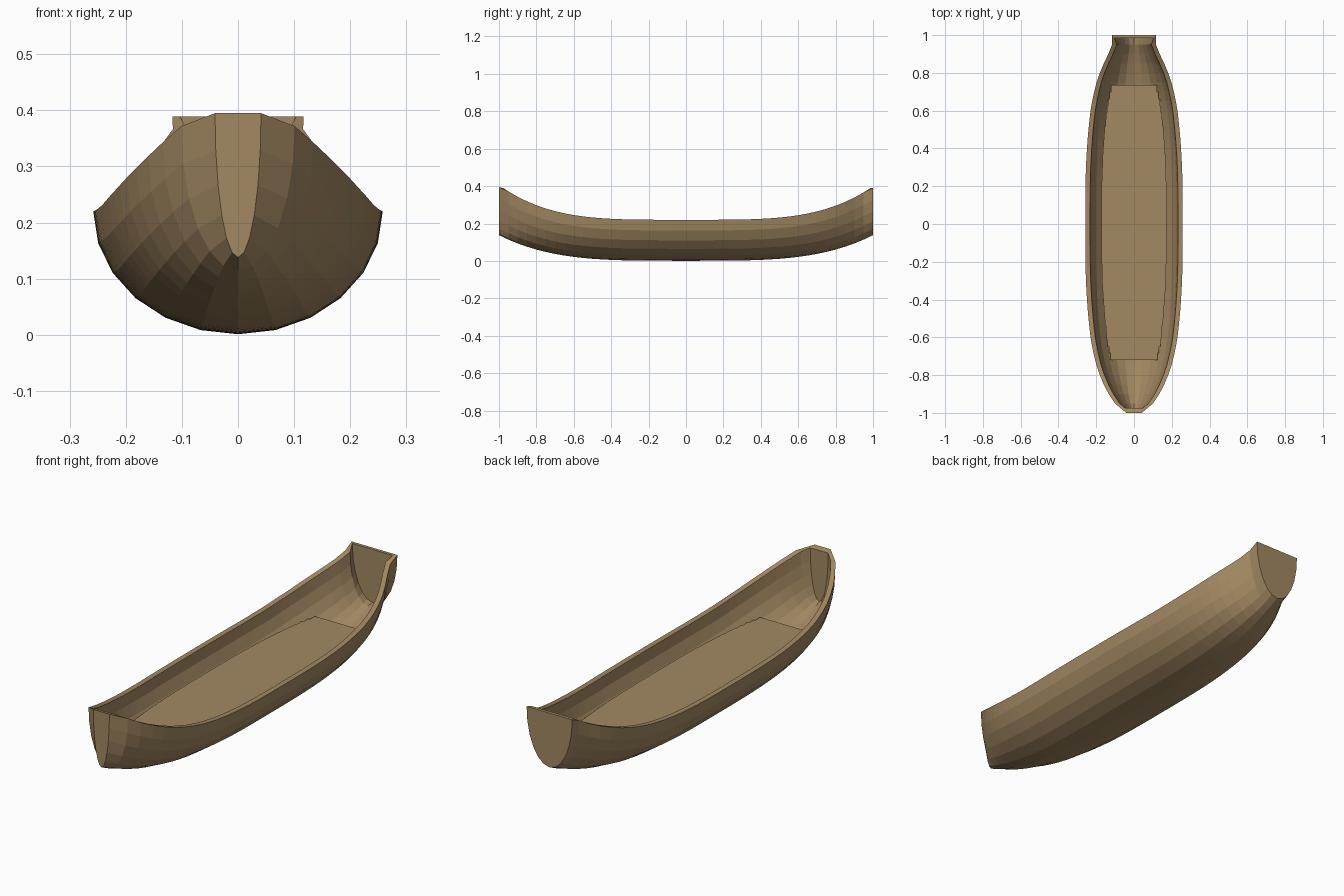
import bpy, bmesh, math

if "Cube" in bpy.data.objects:
    bpy.data.objects.remove(bpy.data.objects["Cube"])

wood = bpy.data.materials.new("tan_wood")
wood.diffuse_color = (0.365, 0.247, 0.122, 1)
wood.use_nodes = True
wood.node_tree.nodes["Principled BSDF"].inputs["Base Color"].default_value = wood.diffuse_color

SEG = 12        # facets across the hull
THICK = 0.025   # planking thickness

# Half widths every 0.05 from midship outwards
MID = [.258, .258, .258, .2575, .257, .256, .2545, .252, .249, .2455,
       .241, .236, .230, .2215, .211, .198]
BOW = MID + [.181, .160, .134, .101, .041]
STERN = MID + [.181, .160, .136, .116, .117]


def half_width(y):
    table, t = (BOW if y < 0 else STERN), min(abs(y) * 20, 19.9999)
    i = int(t)
    return table[i] + (table[i + 1] - table[i]) * (t - i)


def keel(y):
    return 0.001 + 0.137 * abs(y) ** 3.7


def sheer(y):
    rise = 0.175 if y < 0 else 0.169
    return 0.220 + rise * min(1, abs(y) / 0.985) ** 3.9


def section(bm, y, inset):
    """Half-ellipse hull section from port rim to starboard rim."""
    w, top, bottom = half_width(y) - inset, sheer(y), keel(y) + inset
    ring = []
    for i in range(SEG + 1):
        a = math.pi * (i / SEG - 0.5)
        ring.append(bm.verts.new((w * math.sin(a), y, top - (top - bottom) * math.cos(a))))
    return ring


def finish(bm, name):
    bmesh.ops.recalc_face_normals(bm, faces=bm.faces)
    mesh = bpy.data.meshes.new(name)
    bm.to_mesh(mesh)
    bm.free()
    mesh.materials.append(wood)
    obj = bpy.data.objects.new(name, mesh)
    bpy.context.collection.objects.link(obj)
    return obj


# Hull: outer and inner skins joined along the rim
bm = bmesh.new()
stations = [-1 + 0.05 * i for i in range(41)]
outer = [section(bm, y, 0) for y in stations]
inner = [section(bm, -0.975, THICK)]
inner += [section(bm, y, THICK) for y in stations[1:-1]]
inner.append(section(bm, 0.985, 0.013))
for skin in (outer, inner):
    for a, b in zip(skin, skin[1:]):
        for i in range(SEG):
            bm.faces.new((a[i], a[i + 1], b[i + 1], b[i]))
    # flat bow and transom
    bm.faces.new(skin[0])
    bm.faces.new(skin[-1])
for j in range(len(stations) - 1):
    for i in (0, SEG):
        bm.faces.new((outer[j][i], outer[j + 1][i], inner[j + 1][i], inner[j][i]))
for j in (0, -1):
    bm.faces.new((outer[j][0], inner[j][0], inner[j][SEG], outer[j][SEG]))
finish(bm, "hull")

# Floor: raised deck of crosswise planks, giving a stepped outline
FLOOR_TOP, FLOOR_THICK = 0.143, 0.02
START, END, PLANKS = -0.72, 0.735, 40
step = (END - START) / PLANKS
side = []
for i in range(PLANKS):
    y0, y1 = START + i * step, START + (i + 1) * step
    x = half_width((y0 + y1) / 2) - 0.086
    side += [(x, y0), (x, y1)]
bm = bmesh.new()
outline = side + [(-x, y) for x, y in reversed(side)]
deck = bm.faces.new([bm.verts.new((x, y, FLOOR_TOP)) for x, y in outline])
res = bmesh.ops.extrude_face_region(bm, geom=[deck], use_keep_orig=True)
for v in res["geom"]:
    if isinstance(v, bmesh.types.BMVert):
        v.co.z -= FLOOR_THICK
bmesh.ops.remove_doubles(bm, verts=bm.verts, dist=1e-5)
finish(bm, "floor")
